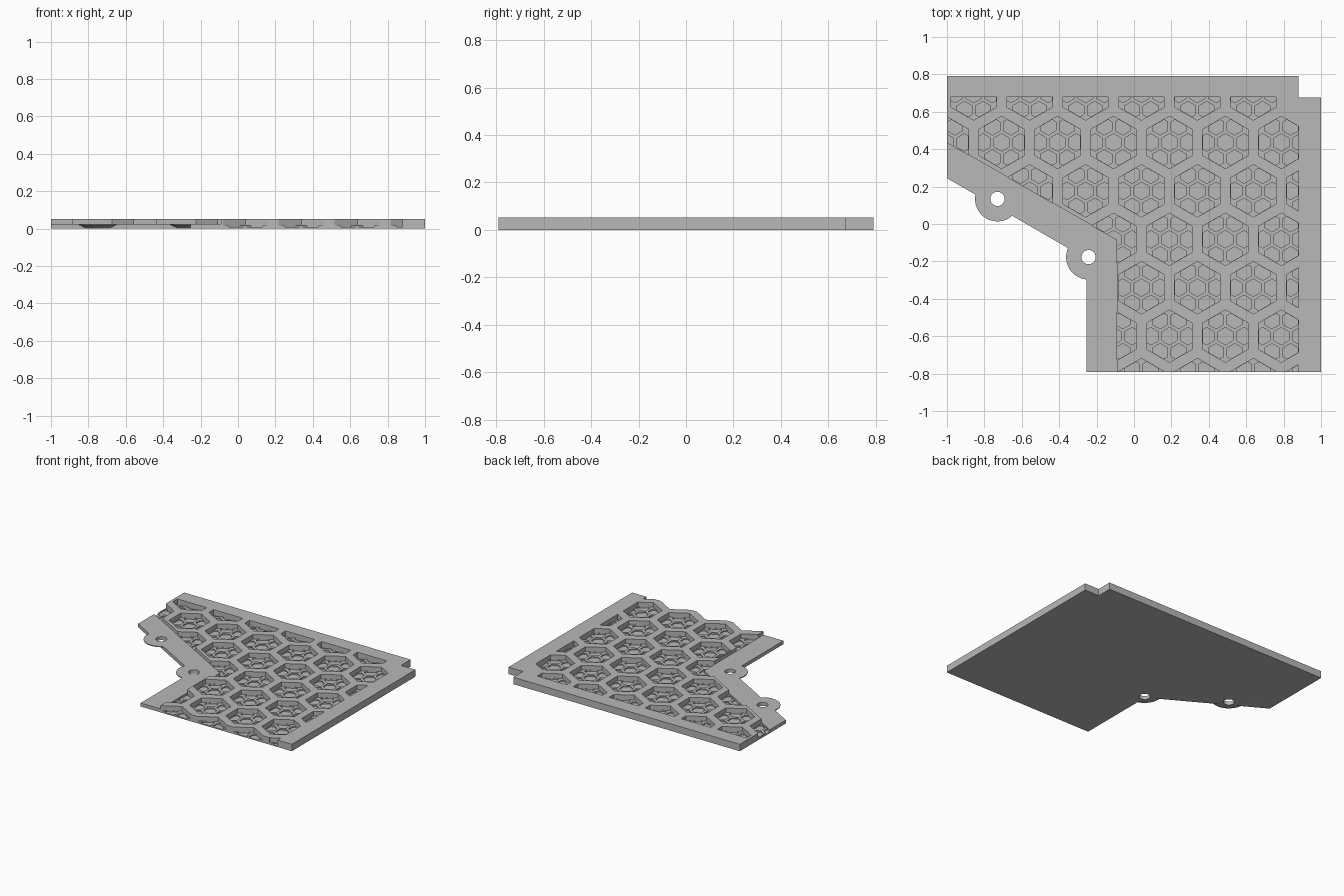
import bpy, bmesh, math

cube = bpy.data.objects.get("Cube")
if cube:
    bpy.data.objects.remove(cube, do_unlink=True)

TOP, LEDGE, RIB, FLOOR = 0.052, 0.026, 0.0175, 0.009
PITCH, HEX_R = 0.299, 0.14

grey = bpy.data.materials.new("plain_grey")
grey.use_nodes = True
grey.diffuse_color = (0.48, 0.48, 0.48, 1)
grey.node_tree.nodes["Principled BSDF"].inputs["Base Color"].default_value = (0.48, 0.48, 0.48, 1)


def add_loft(bm, rings):
    """Closed solid through (height, outline) rings, bottom to top."""
    loops = [[bm.verts.new((x, y, z)) for x, y in pts] for z, pts in rings]
    bm.faces.new(loops[0][::-1])
    bm.faces.new(loops[-1])
    for low, high in zip(loops, loops[1:]):
        for i in range(len(low)):
            j = (i + 1) % len(low)
            bm.faces.new((low[i], low[j], high[j], high[i]))


def make(name, solids):
    bm = bmesh.new()
    for rings in solids:
        add_loft(bm, rings)
    bmesh.ops.recalc_face_normals(bm, faces=bm.faces[:])
    mesh = bpy.data.meshes.new(name)
    bm.to_mesh(mesh)
    bm.free()
    mesh.materials.append(grey)
    obj = bpy.data.objects.new(name, mesh)
    bpy.context.collection.objects.link(obj)
    return obj


def prism(pts, z0, z1):
    return [(z0, pts), (z1, pts)]


def ring(cx, cy, r, n):
    return [(cx + r * math.sin(math.tau * i / n), cy + r * math.cos(math.tau * i / n))
            for i in range(n)]


def combine(target, tool, operation):
    mod = target.modifiers.new("combine", 'BOOLEAN')
    mod.operation, mod.object, mod.solver = operation, tool, 'EXACT'
    bpy.context.view_layer.objects.active = target
    bpy.ops.object.modifier_apply(modifier=mod.name)
    bpy.data.objects.remove(tool, do_unlink=True)


def rib_holes(cx, cy):
    """Centre hexagon and six neighbours cut flush with the pocket walls."""
    r = HEX_R / 3
    w = r * math.cos(math.pi / 6)
    step, reach = PITCH / 3, HEX_R * math.cos(math.pi / 6) - 0.001
    out = reach - step
    holes = [ring(cx, cy, r, 6)]
    side = r - out * math.tan(math.pi / 6)
    shape = [(-w, -r / 2), (0, -r), (out, -side), (out, side), (0, r), (-w, r / 2)]
    for k in range(6):
        c, s = math.cos(k * math.pi / 3), math.sin(k * math.pi / 3)
        holes.append([(cx + (step + u) * c - v * s, cy + (step + u) * s + v * c)
                      for u, v in shape])
    return holes


# Honeycomb field: pocket grid over the raised region
bend, start = (-0.09, -0.085), (-1, 0.436)
panel = make("honeycomb_panel", [prism(
    [(-1, 0.68), start, bend, (-0.09, -0.79), (0.88, -0.79), (0.88, 0.68)], 0, TOP)])
pockets, holes = [], []
for row in range(7):
    cy = 0.695 - row * PITCH * math.sin(math.pi / 3)
    shift = 0 if row % 2 == 0 else PITCH / 2
    for col in range(-1, 7):
        cx = -0.857 + shift + col * PITCH
        if row == 0 and col == 6:
            continue
        pockets.append(prism(ring(cx, cy, HEX_R, 6), RIB, TOP + 0.05))
        holes += [prism(p, FLOOR, LEDGE) for p in rib_holes(cx, cy)]
combine(panel, make("pocket_cutter", pockets), 'DIFFERENCE')
combine(panel, make("rib_cutter", holes), 'DIFFERENCE')

# Full-height rim along the back and one side, with the notched corner
rim = make("rim", [prism(
    [(-1, 0.79), (-1, 0.68), (0.88, 0.68), (0.88, -0.79), (1, -0.79),
     (1, 0.675), (0.88, 0.675), (0.88, 0.79)], 0, TOP)])
combine(panel, rim, 'UNION')

# Thin mounting ledge with two chamfered screw lugs
ledge = make("mounting_ledge", [prism(
    [start, (-1, 0.245), (-0.255, -0.185), (-0.255, -0.79), (-0.09, -0.79), bend], 0, LEDGE)])
lugs = [(-0.73, 0.134), (-0.243, -0.177)]
for x, y in lugs:
    lug = make("lug", [[(0, ring(x, y, 0.075, 48)), (0.02, ring(x, y, 0.12, 48)),
                        (LEDGE, ring(x, y, 0.12, 48))]])
    combine(ledge, lug, 'UNION')
for x, y in lugs:
    combine(ledge, make("screw_hole", [prism(ring(x, y, 0.038, 32), -0.05, 0.1)]), 'DIFFERENCE')

# Smooth round walls, crisp edges
for obj in (panel, ledge):
    bpy.ops.object.select_all(action='DESELECT')
    obj.select_set(True)
    bpy.context.view_layer.objects.active = obj
    bpy.ops.object.shade_smooth_by_angle(angle=math.radians(25))
